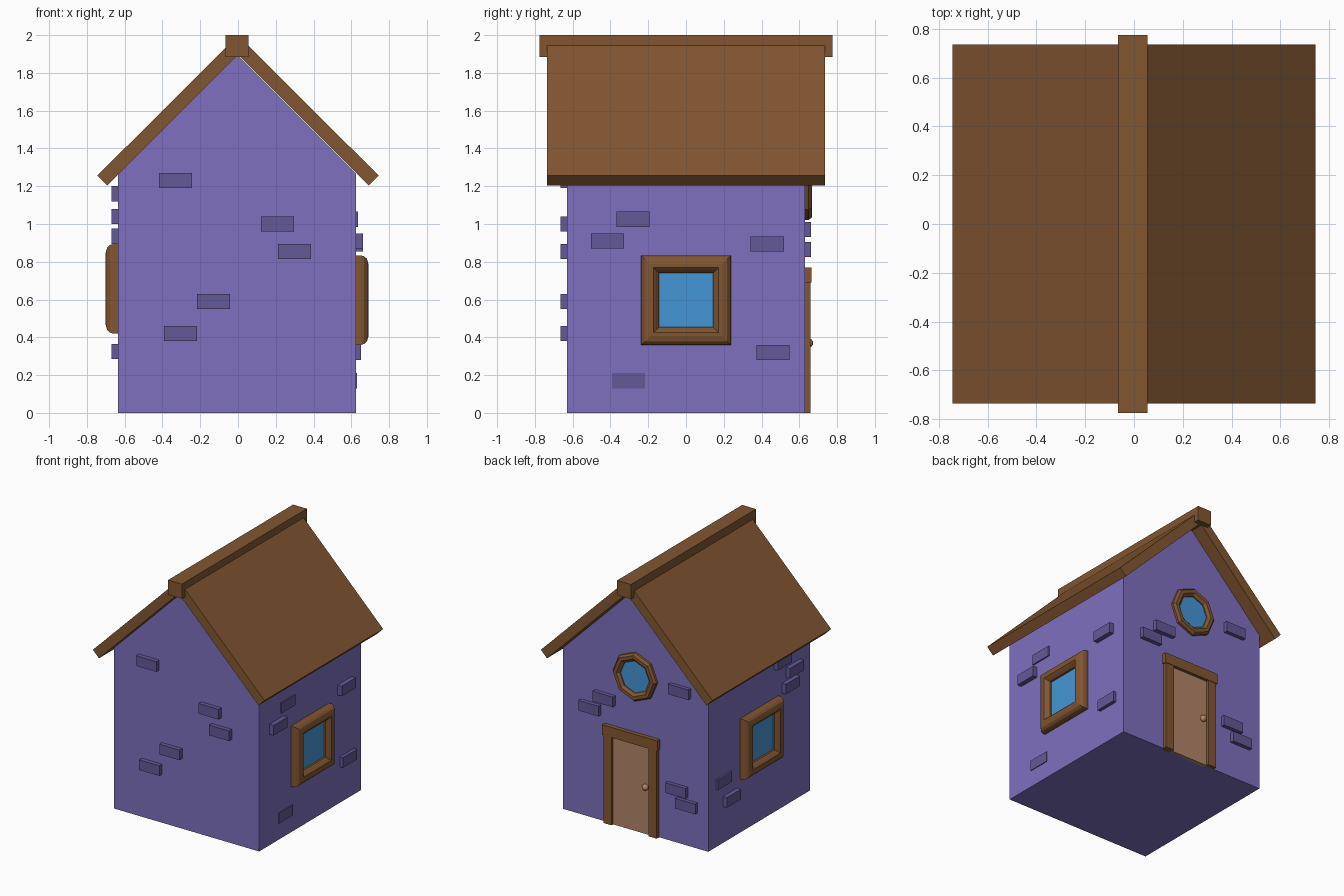
import bpy, bmesh, math

cube = bpy.data.objects.get("Cube")
if cube:
    bpy.data.objects.remove(cube)


def material(name, rgb):
    linear = [((c / 255 + 0.055) / 1.055) ** 2.4 for c in rgb] + [1.0]
    mat = bpy.data.materials.new(name)
    mat.use_nodes = True
    mat.diffuse_color = linear
    node = next(n for n in mat.node_tree.nodes if n.type == 'BSDF_PRINCIPLED')
    node.inputs["Base Color"].default_value = linear
    return mat


PURPLE = material("wall_purple", (126, 112, 191))
BRICK = material("brick_purple", (100, 88, 152))
BROWN = material("wood_brown", (130, 86, 49))
GLASS = material("glass_blue", (69, 150, 213))
DOOR = material("door_tan", (178, 133, 104))
KNOB = material("knob_copper", (190, 130, 92))

# Each wall maps (along, up, outward) to a position
WALLS = {
    "front": lambda u, v, h: (u, -0.63 - h, v),
    "back": lambda u, v, h: (u, 0.63 + h, v),
    "right": lambda u, v, h: (0.625 + h, u, v),
    "left": lambda u, v, h: (-0.635 - h, u, v),
}


def finish(name, bm, mat):
    bmesh.ops.recalc_face_normals(bm, faces=bm.faces)
    mesh = bpy.data.meshes.new(name)
    bm.to_mesh(mesh)
    bm.free()
    mesh.materials.append(mat)
    obj = bpy.data.objects.new(name, mesh)
    bpy.context.scene.collection.objects.link(obj)
    return obj


def loft(name, rings, mat, closed=False):
    """Bridge rings of points; cap the ends, or join them when closed."""
    bm = bmesh.new()
    loops = [[bm.verts.new(p) for p in ring] for ring in rings]
    pairs = list(zip(loops, loops[1:]))
    if closed:
        pairs.append((loops[-1], loops[0]))
    else:
        bm.faces.new(loops[0])
        bm.faces.new(loops[-1])
    for a, b in pairs:
        for i in range(len(a)):
            j = (i + 1) % len(a)
            bm.faces.new((a[i], a[j], b[j], b[i]))
    return finish(name, bm, mat)


def gable_prism(name, profile, half_depth, mat):
    return loft(name, [[(x, y, z) for x, z in profile]
                       for y in (-half_depth, half_depth)], mat)


def wall_box(name, wall, u, v, width, height, out, mat, sunk=0.02):
    at = WALLS[wall]
    corners = [(-1, -1), (1, -1), (1, 1), (-1, 1)]
    return loft(name, [[at(u + a * width / 2, v + b * height / 2, h)
                        for a, b in corners] for h in (-sunk, out)], mat)


def window(name, wall, u, v, sides, turn, profile, glass_height):
    """Sweep a frame profile of (radius, height) round a polygon and glaze it."""
    at = WALLS[wall]
    angles = [turn + 2 * math.pi * i / sides for i in range(sides)]

    def ring(r, h):
        return [at(u + r * math.cos(a), v + r * math.sin(a), h) for a in angles]

    loft(name + "_frame", [ring(r, h) for r, h in profile], BROWN, closed=True)
    glass_radius = profile[-1][0] + 0.005
    loft(name + "_glass", [ring(glass_radius, h) for h in (-0.01, glass_height)], GLASS)


# House body with gables
C = -0.005
gable_prism("house_body", [(-0.635, 0), (0.625, 0), (0.625, 1.265),
                           (C, 1.895), (-0.635, 1.265)], 0.63, PURPLE)

# Roof slabs and ridge beam
for side, s in (("left", 1), ("right", -1)):
    gable_prism("roof_" + side, [(0, 1.895), (s * 0.692, 1.203),
                                 (s * 0.745, 1.256), (0, 2.0 - 0.001)], 0.735, BROWN)
gable_prism("ridge_beam", [(C - 0.06, 1.885), (C + 0.06, 1.885),
                           (C + 0.06, 2.0), (C - 0.06, 2.0)], 0.775, BROWN)

# Square windows with rounded frames
root = math.sqrt(2)
square_profile = [(r * root, h) for r, h in (
    (0.237, -0.01), (0.237, 0.025), (0.232, 0.043), (0.218, 0.058), (0.190, 0.066),
    (0.172, 0.066), (0.160, 0.055), (0.143, 0.035), (0.143, -0.01))]
window("right_window", "right", 0.0, 0.597, 4, math.pi / 4, square_profile, 0.02)
window("left_window", "left", 0.0, 0.657, 4, math.pi / 4, square_profile, 0.02)

# Octagonal gable window
round_profile = [(0.19, -0.01), (0.19, 0.018), (0.175, 0.036), (0.148, 0.036),
                 (0.127, 0.018), (0.127, -0.01)]
window("gable_window", "back", -0.008, 1.21, 8, 0, round_profile, 0.01)

# Door, its frame and knob
wall_box("door_panel", "back", 0.025, 0.35, 0.33, 0.70, 0.01, DOOR)
for side, u in (("left", 0.22), ("right", -0.172)):
    wall_box("door_post_" + side, "back", u, 0.35, 0.072, 0.70, 0.03, BROWN)
wall_box("door_lintel", "back", 0.024, 0.73, 0.48, 0.08, 0.034, BROWN)
bm = bmesh.new()
bmesh.ops.create_uvsphere(bm, u_segments=12, v_segments=8, radius=0.025)
bmesh.ops.translate(bm, verts=bm.verts, vec=WALLS["back"](-0.10, 0.37, 0.018))
knob = finish("door_knob", bm, KNOB)
for poly in knob.data.polygons:
    poly.use_smooth = True

# Loose bricks on each wall: along, up, outward
BRICKS = {
    "front": [(-0.33, 1.23, 0.035), (0.21, 1.0, 0.035), (0.30, 0.855, 0.035),
              (-0.13, 0.59, 0.035), (-0.305, 0.42, 0.035)],
    "right": [(-0.28, 1.025, 0.01), (-0.415, 0.91, 0.036), (0.43, 0.895, 0.036),
              (0.46, 0.32, 0.026), (-0.305, 0.17, 0.006)],
    "left": [(-0.27, 1.16, 0.035), (-0.42, 1.04, 0.035), (-0.37, 0.935, 0.035),
             (0.445, 0.49, 0.015), (0.36, 0.325, 0.035)],
    "back": [(0.382, 0.865, 0.032), (0.26, 0.97, 0.032), (-0.395, 1.2, 0.03),
             (-0.37, 0.42, 0.03), (-0.455, 0.32, 0.03)],
}
for wall, bricks in BRICKS.items():
    for i, (u, v, out) in enumerate(bricks):
        wall_box(f"{wall}_brick_{i + 1}", wall, u, v, 0.175, 0.08, out, BRICK)
